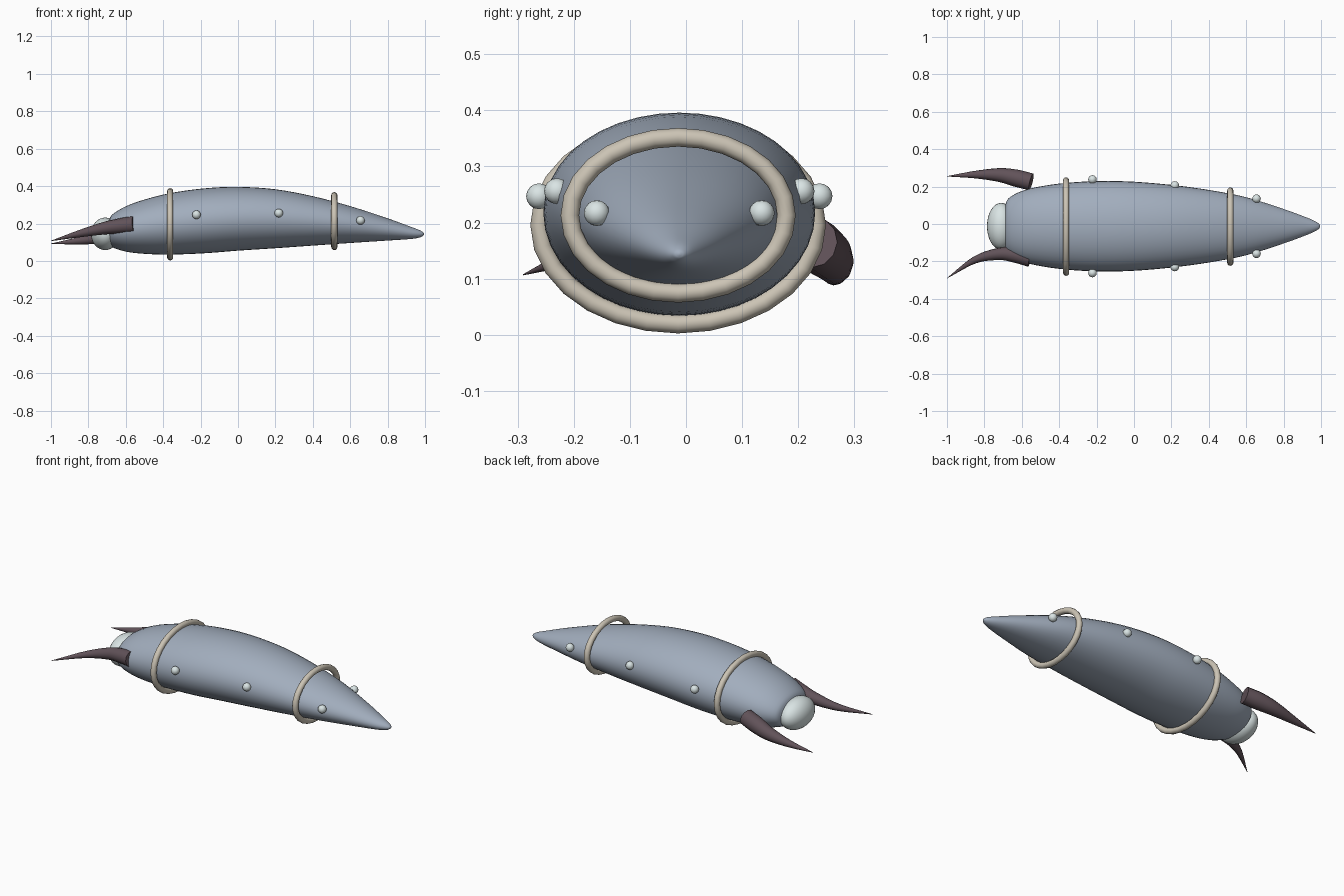
import bpy, bmesh, math
from mathutils import Vector

if "Cube" in bpy.data.objects:
    bpy.data.objects.remove(bpy.data.objects["Cube"])


def material(name, rgb):
    m = bpy.data.materials.new(name)
    m.diffuse_color = (*rgb, 1)
    m.use_nodes = True
    m.node_tree.nodes["Principled BSDF"].inputs["Base Color"].default_value = m.diffuse_color
    return m


HULL = material("hull_grey_blue", (0.36, 0.42, 0.51))
BAND = material("band_cream", (0.60, 0.55, 0.46))
HORN = material("fin_plum", (0.12, 0.085, 0.10))
PEARL = material("pale_pearl", (0.70, 0.78, 0.78))
CY = -0.012  # the hull axis sits slightly off centre


def finish(ob, mat):
    ob.data.materials.clear()
    ob.data.materials.append(mat)
    bpy.ops.object.select_all(action='DESELECT')
    ob.select_set(True)
    bpy.context.view_layer.objects.active = ob
    if ob.type == 'CURVE':
        bpy.ops.object.convert(target='MESH')
    bpy.ops.object.shade_smooth_by_angle(angle=math.radians(45))


def spline(keys, steps):
    """Smooth Catmull-Rom samples through the key tuples."""
    k = [Vector(v) for v in keys]
    k = [2 * k[0] - k[1]] + k + [2 * k[-1] - k[-2]]
    out = []
    for i in range(1, len(k) - 2):
        a, b, c, d = k[i - 1:i + 3]
        for s in range(steps):
            t = s / steps
            out.append(0.5 * (2 * b + (c - a) * t + (2 * a - 5 * b + 4 * c - d) * t * t
                              + (3 * b - a - 3 * c + d) * t ** 3))
    return out + [k[-2]]


def hull(name, stations, sides=40):
    """Loft ellipses given as (x, half width, top z, bottom z)."""
    bm = bmesh.new()
    rings = []
    for x, w, top, bot in spline(stations, 4):
        zc, h = (top + bot) / 2, (top - bot) / 2
        rings.append([bm.verts.new((x, CY + w * math.cos(2 * math.pi * i / sides),
                                    zc + h * math.sin(2 * math.pi * i / sides)))
                      for i in range(sides)])
    for r, q in zip(rings, rings[1:]):
        for i in range(sides):
            j = (i + 1) % sides
            bm.faces.new((r[i], r[j], q[j], q[i]))
    bm.faces.new(rings[0][::-1])
    bm.faces.new(rings[-1])
    bmesh.ops.recalc_face_normals(bm, faces=bm.faces)
    me = bpy.data.meshes.new(name)
    bm.to_mesh(me)
    bm.free()
    ob = bpy.data.objects.new(name, me)
    bpy.context.collection.objects.link(ob)
    finish(ob, HULL)


def tube(name, points, bevel, mat, cyclic=False):
    """Round tube through (x, y, z, radius) points."""
    cu = bpy.data.curves.new(name, 'CURVE')
    cu.dimensions = '3D'
    cu.bevel_depth = bevel
    cu.bevel_resolution = 4
    cu.use_fill_caps = True
    sp = cu.splines.new('POLY')
    sp.points.add(len(points) - 1)
    for p, (x, y, z, r) in zip(sp.points, points):
        p.co = (x, y, z, 1)
        p.radius = r
    sp.use_cyclic_u = cyclic
    ob = bpy.data.objects.new(name, cu)
    bpy.context.collection.objects.link(ob)
    finish(ob, mat)


def ball(name, loc, size, seg=24):
    bpy.ops.mesh.primitive_uv_sphere_add(segments=seg, ring_count=seg // 2, radius=1, location=loc)
    ob = bpy.context.object
    ob.name = name
    ob.scale = size
    finish(ob, PEARL)


# Hull: blunt tail, arched back, pointed nose
hull("hull", [
    (-0.69, 0.11, 0.220, 0.088), (-0.67, 0.150, 0.250, 0.072), (-0.60, 0.188, 0.292, 0.050),
    (-0.50, 0.213, 0.328, 0.038), (-0.36, 0.232, 0.363, 0.034), (-0.18, 0.242, 0.388, 0.041),
    (0.00, 0.238, 0.396, 0.055), (0.20, 0.221, 0.383, 0.068), (0.40, 0.194, 0.346, 0.082),
    (0.60, 0.155, 0.293, 0.096), (0.80, 0.092, 0.228, 0.109), (0.92, 0.048, 0.184, 0.117),
    (0.97, 0.026, 0.165, 0.125), (0.99, 0.012, 0.153, 0.135), (0.995, 0.002, 0.146, 0.142)])

# Bands standing just clear of the hull
for name, x, w, h, z in (("rear_band", -0.363, 0.247, 0.177, 0.196),
                         ("front_band", 0.515, 0.193, 0.139, 0.213)):
    n = 28
    tube(name, [(x, CY - 0.002 + w * math.cos(2 * math.pi * i / n),
                 z + h * math.sin(2 * math.pi * i / n), 1) for i in range(n)], 0.0165, BAND, True)

# Side studs in mirrored pairs
for i, (x, dy, z) in enumerate(((-0.222, 0.25, 0.247), (0.218, 0.218, 0.256), (0.655, 0.147, 0.217))):
    for side, s in (("left", 1), ("right", -1)):
        ball(f"stud_{side}_{i + 1}", (x, CY + s * dy, z), (0.023,) * 3, 16)

# Tail bulb
ball("tail_bulb", (-0.71, CY, 0.145), (0.076, 0.125, 0.087), 32)

# Curved tail fins, each tapering to a point
tube("tail_fin_left", spline([
    (-0.55, 0.225, 0.165, 0.046), (-0.63, 0.245, 0.150, 0.046), (-0.72, 0.262, 0.130, 0.037),
    (-0.85, 0.264, 0.108, 0.020), (-1.0, 0.255, 0.092, 0.001)], 5), 1, HORN)
tube("tail_fin_right", spline([
    (-0.555, -0.185, 0.195, 0.045), (-0.63, -0.167, 0.187, 0.041), (-0.72, -0.160, 0.174, 0.033),
    (-0.85, -0.192, 0.145, 0.019), (-1.0, -0.290, 0.107, 0.001)], 5), 1, HORN)
